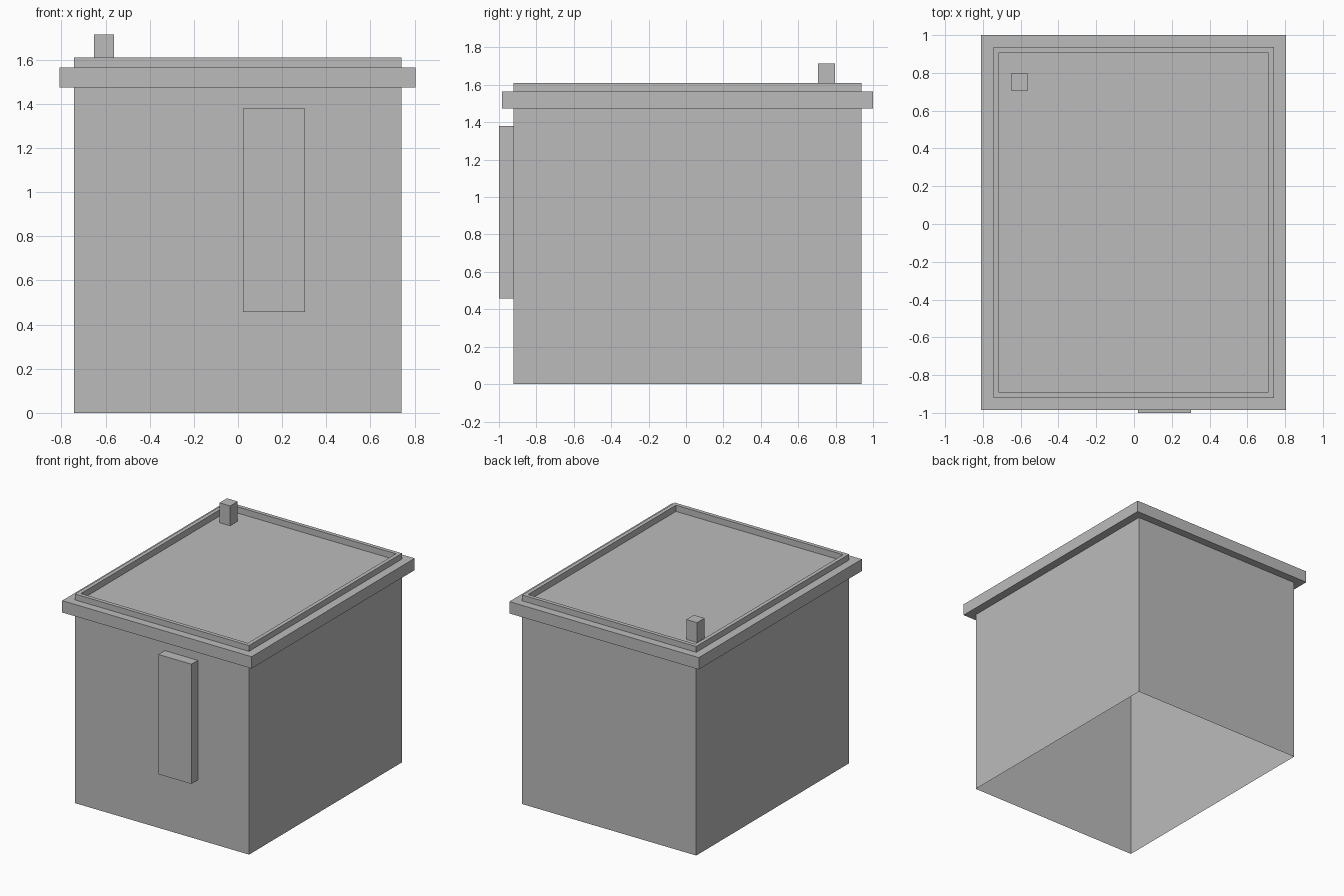
import bpy
import bmesh
from mathutils import Matrix, Vector

if "Cube" in bpy.data.objects:
    bpy.data.objects.remove(bpy.data.objects["Cube"], do_unlink=True)

# Single plain grey
GREY = (0.5, 0.5, 0.5, 1.0)
grey = bpy.data.materials.new("plain grey")
grey.use_nodes = True
grey.diffuse_color = GREY
grey.node_tree.nodes["Principled BSDF"].inputs["Base Color"].default_value = GREY


def finish(name, bm):
    mesh = bpy.data.meshes.new(name)
    bm.to_mesh(mesh)
    bm.free()
    mesh.materials.append(grey)
    obj = bpy.data.objects.new(name, mesh)
    bpy.context.collection.objects.link(obj)
    return obj


def box(name, low, high):
    low, high = Vector(low), Vector(high)
    bm = bmesh.new()
    place = Matrix.Translation((low + high) / 2) @ Matrix.Diagonal((*(high - low), 1))
    bmesh.ops.create_cube(bm, size=1, matrix=place)
    return finish(name, bm)


def sleeve(name, sections, closed=False, cap=False):
    """Skin rectangular loops given as (half width, half depth, height)."""
    bm = bmesh.new()
    loops = []
    for w, d, z in sections:
        loops.append([bm.verts.new((sx * w - 0.002, sy * d + 0.008, z))
                      for sx, sy in ((-1, -1), (1, -1), (1, 1), (-1, 1))])
    pairs = list(zip(loops, loops[1:]))
    if closed:
        pairs.append((loops[-1], loops[0]))
    for a, b in pairs:
        for i in range(4):
            j = (i + 1) % 4
            bm.faces.new((a[i], a[j], b[j], b[i]))
    if cap:
        bm.faces.new(loops[-1])
    return finish(name, bm)


# Thin walls, open underneath, with a low parapet around a sunken roof
W, D, TOP, ROOF, LIP = 0.742, 0.93, 1.61, 1.562, 0.03
sleeve("walls_and_roof", [(W, D, 0), (W, D, TOP),
                          (W - LIP, D - LIP, TOP), (W - LIP, D - LIP, ROOF)], cap=True)

# Projecting cornice band
CW, CD, C0, C1 = 0.807, 0.992, 1.474, 1.565
sleeve("cornice", [(CW, CD, C0), (CW, CD, C1), (W, D, C1), (W, D, C0)], closed=True)

# Raised front panel and roof chimney
box("front_panel", (0.022, -1.0, 0.457), (0.303, -0.922, 1.379))
box("chimney", (-0.652, 0.706, ROOF), (-0.561, 0.797, 1.715))
